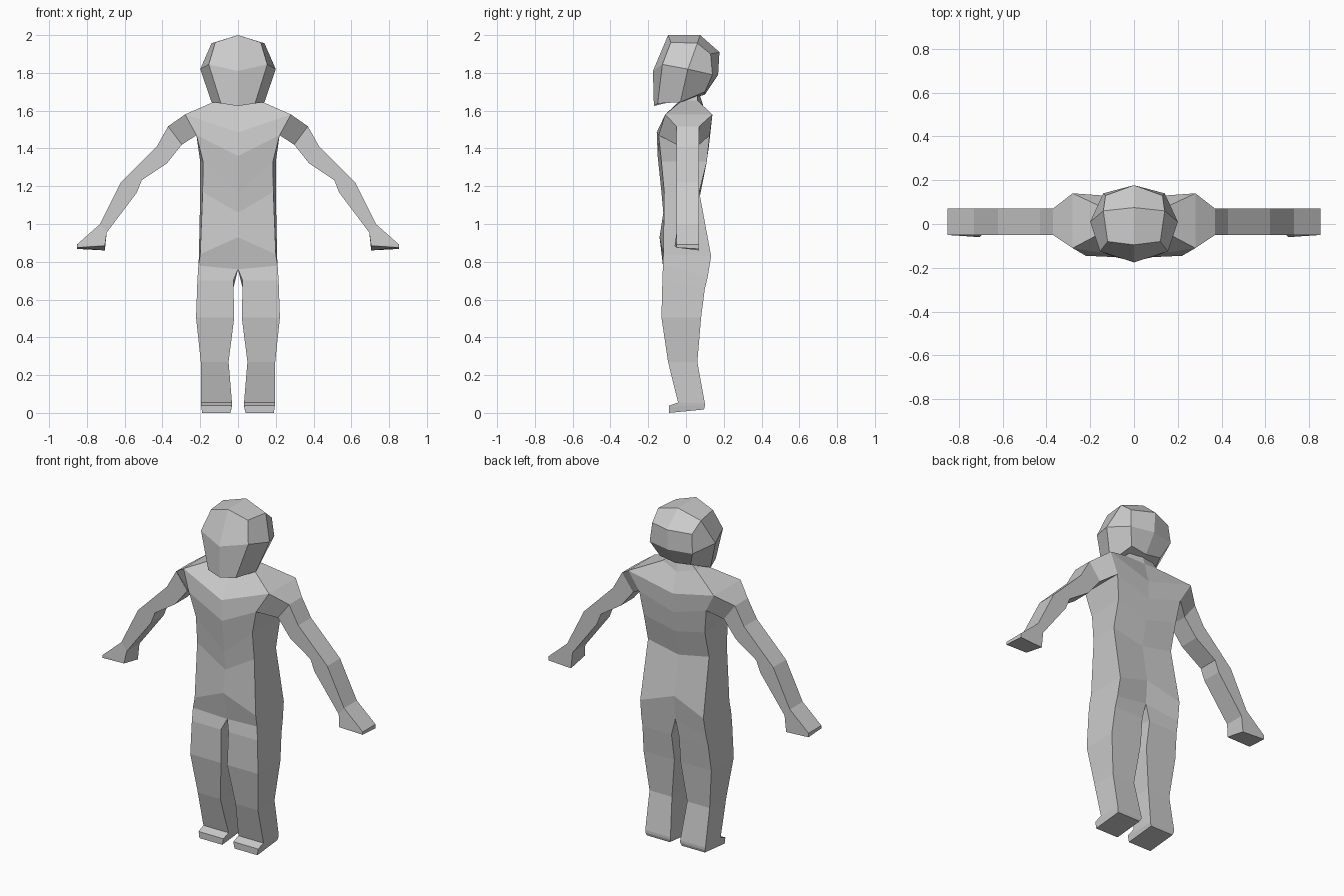
import bpy, bmesh

grey = bpy.data.materials.new("light grey")
grey.diffuse_color = (0.6, 0.6, 0.6, 1)


def loft(bm, rings, closed=True, cap=False, skip=()):
    """Bridge successive rings with quads; skip holds (ring, side) openings."""
    vs = [[bm.verts.new(p) for p in r] for r in rings]
    n = len(rings[0])
    for i in range(len(vs) - 1):
        for j in range(n if closed else n - 1):
            if (i, j) not in skip:
                k = (j + 1) % n
                bm.faces.new((vs[i][j], vs[i][k], vs[i + 1][k], vs[i + 1][j]))
    if cap:
        bm.faces.new(vs[-1])


def finish(bm, name):
    """Mirror the half across x, weld it and make the object."""
    bmesh.ops.remove_doubles(bm, verts=bm.verts, dist=0.0005)
    geom = bm.verts[:] + bm.edges[:] + bm.faces[:]
    bmesh.ops.mirror(bm, geom=geom, axis='X', merge_dist=0.0005)
    bmesh.ops.remove_doubles(bm, verts=bm.verts, dist=0.0005)
    bmesh.ops.recalc_face_normals(bm, faces=bm.faces)
    me = bpy.data.meshes.new(name)
    bm.to_mesh(me)
    bm.free()
    me.materials.append(grey)
    bpy.context.collection.objects.link(bpy.data.objects.new(name, me))


# Body: rings run front centre, front side, back side, back centre
body = bmesh.new()
torso = [
    [(0, -.04, 1.69), (.07, -.03, 1.69), (.07, .06, 1.69), (0, .07, 1.69)],
    [(0, -.04, 1.645), (.11, -.02, 1.655), (.11, .06, 1.655), (0, .09, 1.63)],
    [(0, -.155, 1.485), (.28, -.11, 1.58), (.28, .14, 1.58), (0, .12, 1.51)],
    [(0, -.15, 1.36), (.22, -.145, 1.47), (.22, .125, 1.47), (0, .12, 1.40)],
    [(0, -.13, 1.17), (.185, -.13, 1.33), (.20, .11, 1.33), (0, .10, 1.28)],
    [(0, -.12, 1.06), (.187, -.115, 1.17), (.20, .07, 1.17), (0, .07, 1.13)],
    [(0, -.14, .93), (.20, -.12, .84), (.207, .133, .83), (0, .11, .90)],
    [(0, -.10, .76), (.21, -.122, .78), (.212, .115, .72), (0, .10, .76)],
]
loft(body, torso, closed=False, skip={(2, 1)})

# Leg and foot: continue the hip ring downwards
leg = [torso[-1]]
for xi, xo, yf, yb, zf, zb in (
        (.025, .215, -.125, .10, .70, .66), (.02, .222, -.13, .08, .505, .505),
        (.05, .197, -.095, .06, .27, .27), (.032, .197, -.042, .10, .055, .05),
        (.032, .195, -.09, .10, .038, .035), (.04, .19, -.09, .095, 0, .018)):
    leg.append([(xi, yf, zf), (xo, yf, zf), (xo, yb, zb), (xi, yb, zb)])
loft(body, leg, cap=True)

# Arm and hand: start from the opening at the shoulder
arm = [[torso[2][1], torso[2][2], torso[3][2], torso[3][1]]]
for xt, zt, xb, zb in ((.37, 1.517, .297, 1.42), (.43, 1.41, .377, 1.32),
                       (.62, 1.22, .51, 1.232), (.645, 1.17, .535, 1.167),
                       (.73, 1.0, .695, .955)):
    arm.append([(xt, -.05, zt), (xt, .07, zt), (xb, .07, zb), (xb, -.05, zb)])
arm.append([(.852, -.05, .892), (.852, .07, .892), (.705, .07, .86), (.705, -.06, .885)])
arm.append([(.852, -.05, .875), (.852, .07, .868), (.705, .07, .86), (.705, -.06, .885)])
loft(body, arm, cap=True)
finish(body, "body")

# Head: bands run front, top, back and under, from the centre line to the side
head = bmesh.new()
centre = [(0, -.17, 1.625), (0, -.175, 1.81), (0, -.095, 2.0), (0, .075, 2.0),
          (0, .177, 1.91), (0, .17, 1.79), (0, .10, 1.685), (0, 0, 1.665)]
edge = [(.09, -.15, 1.638), (.155, -.125, 1.845), (.12, -.08, 1.962), (.14, .06, 1.957),
        (.13, .13, 1.90), (.14, .14, 1.79), (.10, .10, 1.70), (.14, -.03, 1.645)]
side = [(.20, .01, 1.82)] * 8
loft(head, [centre, edge])
# Side of the head: four quads around the temple
v = [head.verts.new(p) for p in edge]
mid = head.verts.new(side[0])
for a, b, c in ((0, 1, 7), (1, 2, 3), (3, 4, 5), (5, 6, 7)):
    order = (v[7], v[0], v[1], mid) if a == 0 else (v[a], v[b], v[c], mid)
    head.faces.new(order)
finish(head, "head")
